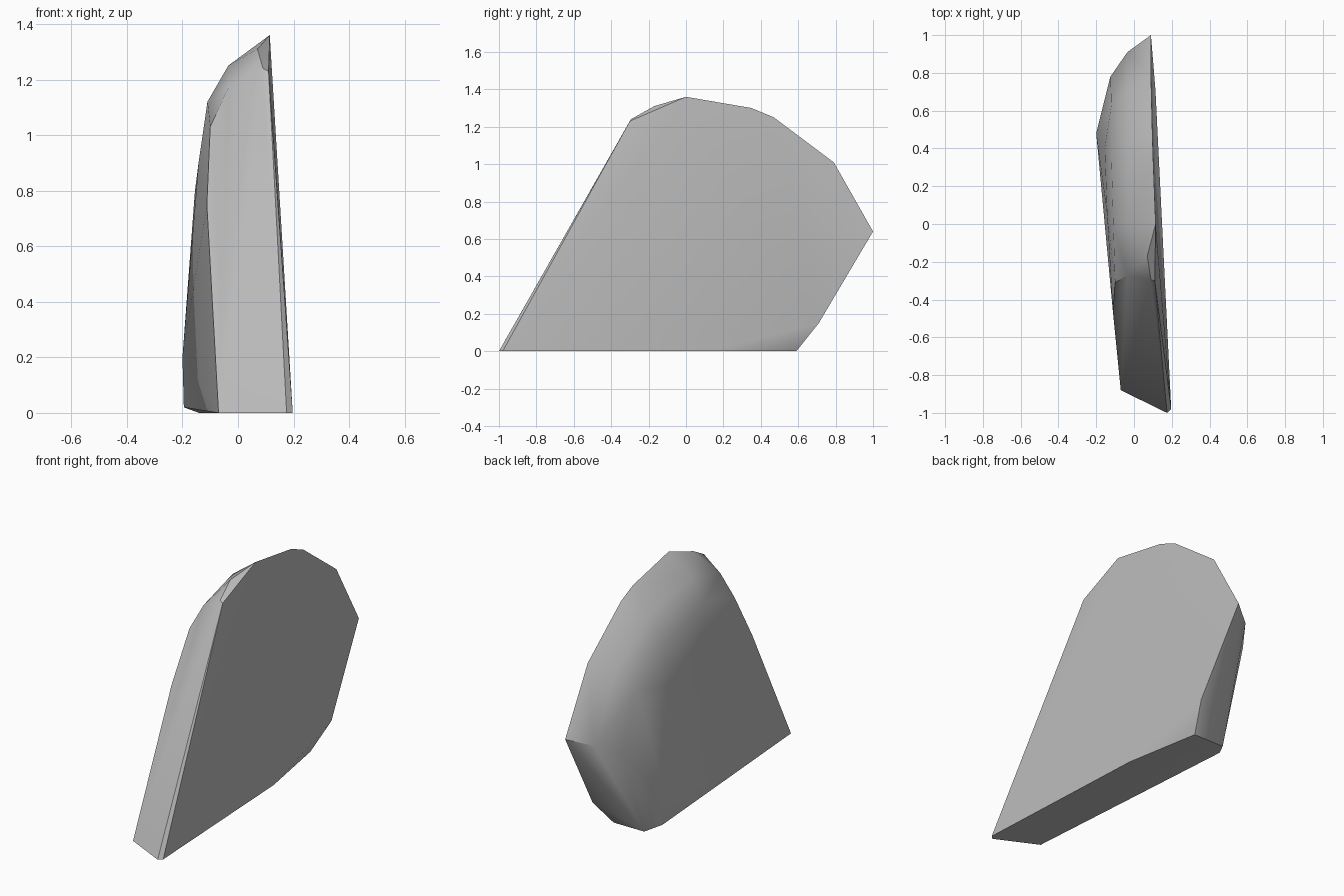
import bpy, bmesh, math

if "Cube" in bpy.data.objects:
    bpy.data.objects.remove(bpy.data.objects["Cube"], do_unlink=True)

stone = bpy.data.materials.new("stone_grey")
stone.use_nodes = True
colour = (0.5, 0.5, 0.5, 1)
stone.diffuse_color = colour
stone.node_tree.nodes["Principled BSDF"].inputs["Base Color"].default_value = colour


def flat_x(y, z):
    """Depth of the broad flat side."""
    return 0.147 - 0.042 * y - 0.024 * z


points = []

# Outline of the broad flat side (y, z)
for y, z in [(0.13, 0), (0.71, 0.15), (1, 0.64), (0.79, 1.01),
             (0.47, 1.25), (0.35, 1.3), (0, 1.36)]:
    points.append((flat_x(y, z), y, z))

# Narrow chamfer down the leading edge and its nick at the top
points += [(0.197, -0.98, 0), (0.175, -1, 0), (0.11, -0.3, 1.23),
           (0.09, -0.295, 1.24), (0.07, -0.17, 1.31)]

# Base corners
points += [(-0.07, -0.88, 0), (-0.195, 0.5, 0.02), (-0.14, 0.59, 0), (0.06, 0.59, 0)]

# Shrinking outlines that round off the other side
points += [(-0.035, y, z) for y, z in
           [(-0.27, 1.17), (0, 1.25), (0.4, 1.17), (0.7, 0.96), (0.91, 0.6)]]
points += [(-0.1, -0.31, 1.03), (-0.11, 0, 1.12), (-0.12, 0.37, 1.03),
           (-0.12, 0.63, 0.84), (-0.125, 0.78, 0.53)]
points += [(-0.112, -0.46, 0.75), (-0.142, 0.05, 0.9), (-0.155, 0.4, 0.8),
           (-0.2, 0.48, 0.2)]

# Wrap the corners into one solid boulder
bm = bmesh.new()
for p in points:
    bm.verts.new(p)
hull = bmesh.ops.convex_hull(bm, input=bm.verts[:])
loose = [v for v in bm.verts if not v.link_faces]
bmesh.ops.delete(bm, geom=loose, context="VERTS")
bmesh.ops.dissolve_limit(bm, angle_limit=math.radians(1), verts=bm.verts[:], edges=bm.edges[:])
bmesh.ops.recalc_face_normals(bm, faces=bm.faces[:])

mesh = bpy.data.meshes.new("slab_rock")
bm.to_mesh(mesh)
bm.free()
mesh.materials.append(stone)
rock = bpy.data.objects.new("slab_rock", mesh)
bpy.context.collection.objects.link(rock)

# Soft rounding on the shallow edges, crisp elsewhere
bpy.ops.object.select_all(action="DESELECT")
rock.select_set(True)
bpy.context.view_layer.objects.active = rock
bpy.ops.object.shade_smooth_by_angle(angle=math.radians(32))
